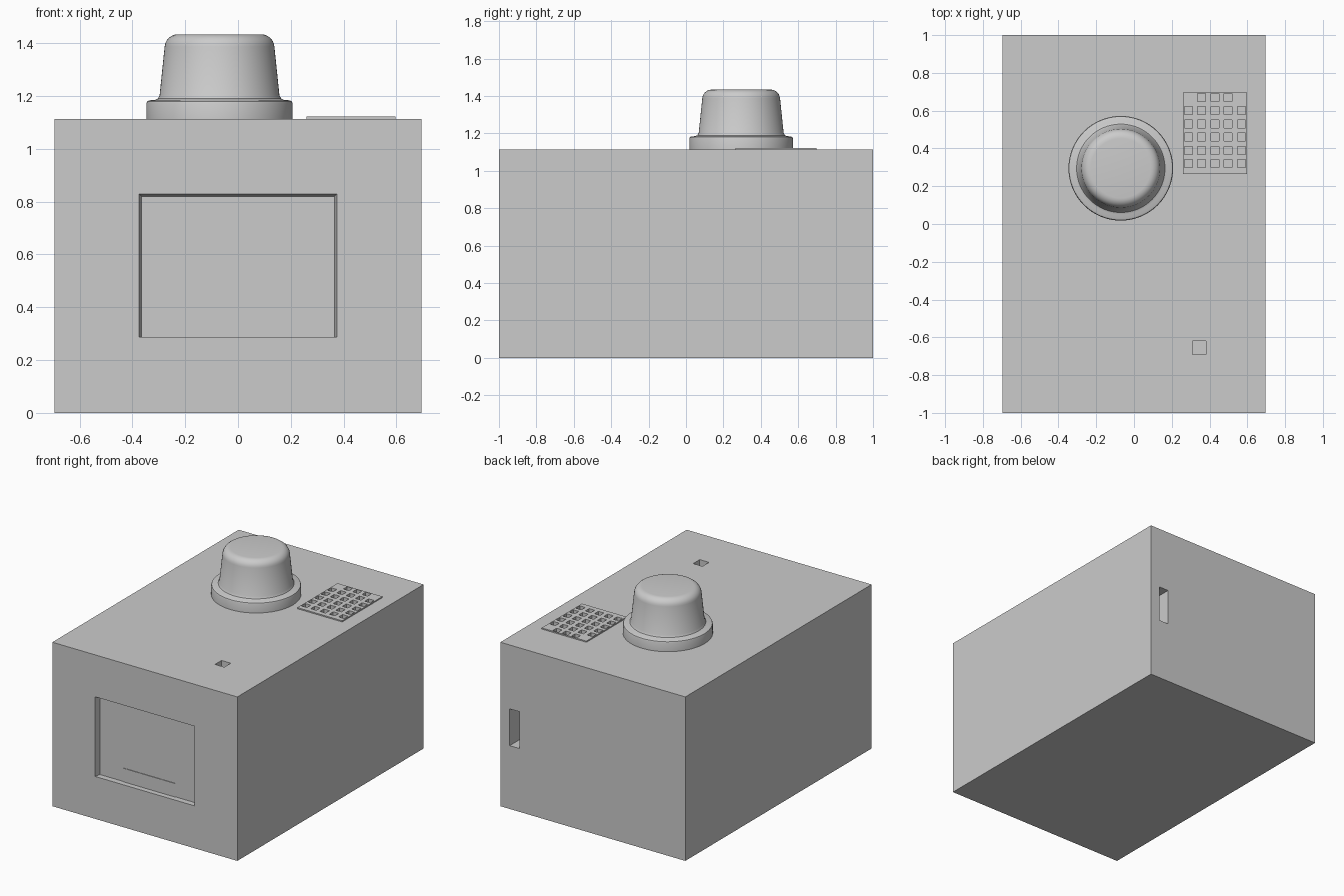
import bpy, bmesh, math
from mathutils import Vector

old = bpy.data.objects.get("Cube")
if old:
    bpy.data.objects.remove(old, do_unlink=True)

grey = bpy.data.materials.new("light_grey")
grey.use_nodes = True
colour = (0.6, 0.6, 0.6, 1)
grey.diffuse_color = colour
grey.node_tree.nodes["Principled BSDF"].inputs["Base Color"].default_value = colour


def finish(name, bm):
    bmesh.ops.recalc_face_normals(bm, faces=bm.faces)
    mesh = bpy.data.meshes.new(name)
    bm.to_mesh(mesh)
    bm.free()
    mesh.materials.append(grey)
    obj = bpy.data.objects.new(name, mesh)
    bpy.context.collection.objects.link(obj)
    return obj


def add_box(bm, low, high):
    low, high = Vector(low), Vector(high)
    verts = bmesh.ops.create_cube(bm, size=1)["verts"]
    for v in verts:
        v.co = Vector(l + (c + 0.5) * (h - l) for l, c, h in zip(low, v.co, high))
    return verts


def box(name, low, high):
    bm = bmesh.new()
    add_box(bm, low, high)
    return finish(name, bm)


def cut(obj, cutter):
    mod = obj.modifiers.new("openings", "BOOLEAN")
    mod.operation = "DIFFERENCE"
    mod.solver = "EXACT"
    mod.object = cutter
    deps = bpy.context.evaluated_depsgraph_get()
    mesh = bpy.data.meshes.new_from_object(obj.evaluated_get(deps))
    obj.modifiers.clear()
    obj.data = mesh


TOP = 1.114
body = box("body", (-0.695, -1, 0), (0.695, 1, TOP))
vent = box("vent_plate", (0.26, 0.265, TOP - 0.01), (0.597, 0.697, TOP + 0.008))

# Front display recess, slightly tapered, with the top hole and back slot
bm = bmesh.new()
for v in add_box(bm, (-0.365, -1.04, 0.288), (0.365, -0.96, 0.82)):
    if v.co.y < -1:
        v.co.x *= 1.05
        if v.co.z > 0.5:
            v.co.z += 0.018
add_box(bm, (0.31, -0.69, TOP - 0.07), (0.38, -0.62, TOP + 0.1))
add_box(bm, (0.55, 0.86, 0.43), (0.625, 1.1, 0.68))
recesses = finish("recess_cutter", bm)

# Vent hole grid, with the last row missing its corner holes
bm = bmesh.new()
HALF = 0.021
for row in range(6):
    for col in range(5):
        if row == 5 and col in (0, 4):
            continue
        x, y = 0.428 + (col - 2) * 0.07, 0.32 + row * 0.07
        add_box(bm, (x - HALF, y - HALF, TOP - 0.03),
                (x + HALF, min(y + HALF, 0.69), TOP + 0.1))
holes = finish("vent_cutter", bm)

cut(body, recesses)
cut(body, holes)
cut(vent, holes)
for cutter in (recesses, holes):
    bpy.data.objects.remove(cutter, do_unlink=True)

# Thin tab at the foot of the display
box("display_tab", (-0.19, -0.964, 0.288), (0.2, -0.957, 0.38))

# Round knob with a flange, turned from a profile of radius and height
profile = [(0, TOP - 0.01), (0.277, TOP - 0.01), (0.277, 1.172), (0.274, 1.18),
           (0.266, 1.184), (0.246, 1.185), (0.234, 1.19), (0.227, 1.203)]
steps = 6
for i in range(steps + 1):
    a = math.radians(4 + 86 * i / steps)
    profile.append((0.158 + 0.05 * math.cos(a), 1.384 + 0.05 * math.sin(a)))
profile.append((0, 1.434))
bm = bmesh.new()
points = [bm.verts.new((r, 0, z)) for r, z in profile]
edges = [bm.edges.new(pair) for pair in zip(points, points[1:])]
bmesh.ops.spin(bm, geom=points + edges, cent=(0, 0, 0), axis=(0, 0, 1),
               angle=math.tau, steps=64, use_duplicate=False)
bmesh.ops.remove_doubles(bm, verts=bm.verts, dist=0.0005)
knob = finish("knob", bm)
knob.location = (-0.07, 0.295, 0)
bpy.ops.object.select_all(action="DESELECT")
knob.select_set(True)
bpy.context.view_layer.objects.active = knob
bpy.ops.object.shade_smooth_by_angle(angle=math.radians(35))
